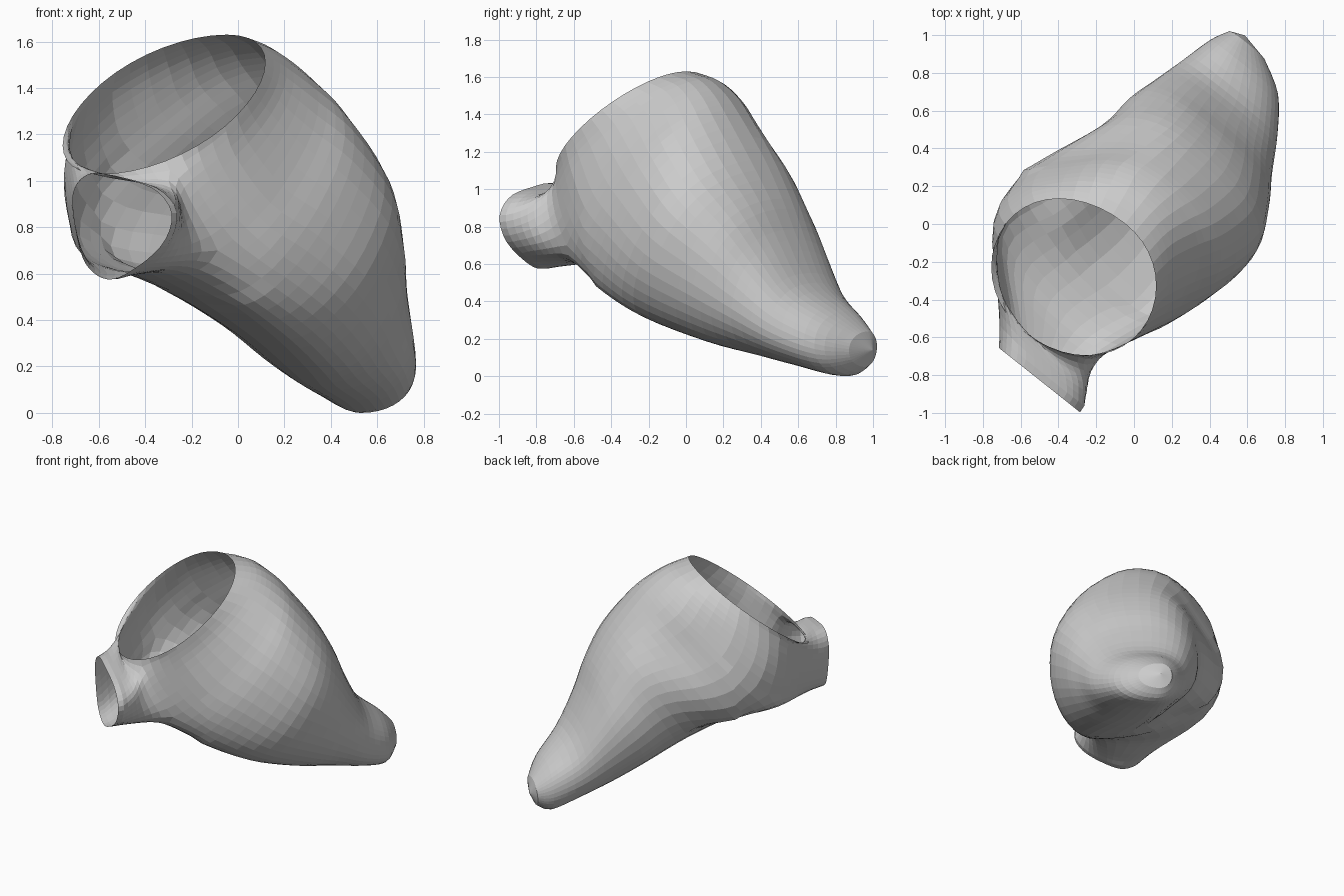
import bpy, bmesh, math
from mathutils import Vector

if "Cube" in bpy.data.objects:
    bpy.data.objects.remove(bpy.data.objects["Cube"])

N, SUB = 40, 4          # columns around, rows per section span
C0, C1 = 21, 34         # columns of the side outlet patch
R0, R1 = 1, 8           # rows of the side outlet patch


def world(h, u, z):
    # h runs along the body axis, u across it
    return Vector((-.32 + .62 * h + .784 * u, -.28 + .785 * h - .622 * u, z))


def spline(pts, t, closed=False):
    n = len(pts)
    i = int(math.floor(t))
    if not closed:
        i = max(0, min(i, n - 2))
    f = t - i
    get = (lambda k: pts[k % n]) if closed else (lambda k: pts[max(0, min(k, n - 1))])
    return [.5 * (2 * b + (c - a) * f + (2 * a - 5 * b + 4 * c - d) * f * f
                  + (3 * b - a - 3 * c + d) * f ** 3)
            for a, b, c, d in zip(get(i - 1), get(i), get(i + 1), get(i + 2))]


# sections: upper ridge h,z; lower keel h,z; left u; right u; ridge u; keel u;
# squareness; left drop; upper-left pinch; lower-left pinch
SECTIONS = [
    (.39, 1.63, -.39, 1.03, -.455, .455, .04, -.03, .98, 0, 0, 0),
    (.54, 1.59, -.38, .86, -.55, .47, .04, .06, .95, .08, .06, 0),
    (.66, 1.51, -.20, .61, -.61, .54, .04, .22, .9, .14, .11, .04),
    (.77, 1.39, .07, .46, -.54, .63, .05, .33, .9, .14, .09, .2),
    (.94, 1.16, .38, .31, -.39, .68, .06, .33, .9, 0, .0, .13),
    (1.06, .95, .73, .18, -.36, .59, .06, .22, .9, 0, 0, .12),
    (1.15, .73, .98, .11, -.31, .49, .04, .10, .9, 0, -.04, .1),
    (1.27, .50, 1.22, .05, -.26, .39, .03, .03, .9, 0, -.04, .04),
    (1.44, .35, 1.42, .00, -.21, .25, -.03, -.04, .95, 0, 0, 0),
    (1.54, .24, 1.52, .05, -.16, .08, -.07, -.07, 1, 0, 0, 0),
]


def body_point(s, ang):
    hr, zr, hk, zk, ul, ur, ru, ku, e, drop, pu, pl = s
    c, v = math.cos(ang), math.sin(ang)
    c = math.copysign(abs(c) ** e, c)
    v = math.copysign(abs(v) ** e, v)
    w = (1 + v) / 2
    if c < 0:
        w -= drop * c * c
    u0 = ku + (ru - ku) * (1 + v) / 2
    u = u0 + (ur - u0) * c if c > 0 else u0 + (u0 - ul) * c
    p = world(hk + (hr - hk) * w, u, zk + (zr - zk) * w)
    mid = world((hk + hr) / 2, (ru + ku) / 2, (zk + zr) / 2)
    deg = math.degrees(ang)
    k = pu * math.exp(-((deg - 138) / 28) ** 2) + pl * math.exp(-((deg - 222) / 26) ** 2)
    return p.lerp(mid, k)


# chamber wall, open at the large rim
bm = bmesh.new()
rows = []
for r in range((len(SECTIONS) - 1) * SUB + 1):
    s = spline(SECTIONS, r / SUB)
    rows.append([bm.verts.new(body_point(s, 2 * math.pi * j / N)) for j in range(N)])
for r in range(len(rows) - 1):
    for j in range(N):
        if R0 <= r < R1 and C0 <= j < C1:
            continue
        k = (j + 1) % N
        bm.faces.new((rows[r][j], rows[r + 1][j], rows[r + 1][k], rows[r][k]))
tip = bm.verts.new(world(1.565, -.08, .14))
for j in range(N):
    bm.faces.new((rows[-1][j], tip, rows[-1][(j + 1) % N]))

# short side outlet, flared from the hole in the wall to a D-shaped rim
RIM = [(-.07, .95), (.02, 1.03), (.20, 1.01), (.38, .96), (.47, .86),
       (.43, .74), (.30, .64), (.13, .575), (0, .64), (-.06, .8)]
nc, nr = C1 - C0, R1 - R0
loop = ([(rows[R0][C0 + i], 3.7 * i / nc) for i in range(nc)]
        + [(rows[R0 + i][C1], 3.7 + 2.1 * i / nr) for i in range(nr)]
        + [(rows[R1][C1 - i], 5.8 + 2.4 * i / nc) for i in range(nc)]
        + [(rows[R1 - i][C0], 8.2 + 1.8 * i / nr) for i in range(nr)])
rings = [[v for v, _ in loop]]
STEPS = 8
for i in range(1, STEPS + 1):
    f = i / STEPS
    ring = []
    for v, t in loop:
        u, z = spline(RIM, t, True)
        # the left side runs straight back into the lobe, the right side flares
        lean = max(0, .2 - u) * .45
        end, ctrl = world(-.54, u, z), world(-.37, u - lean, z)
        ring.append(bm.verts.new(v.co * (1 - f) ** 2 + ctrl * 2 * f * (1 - f) + end * f * f))
    rings.append(ring)
for a, b in zip(rings, rings[1:]):
    for i in range(len(a)):
        k = (i + 1) % len(a)
        bm.faces.new((a[i], a[k], b[k], b[i]))

# blend the junction
for v in [v for v in bm.verts if not v.link_faces]:
    bm.verts.remove(v)
near = set(v for ring in rings[:4] for v in ring)
for _ in range(3):
    near |= {e.other_vert(v) for v in near for e in v.link_edges}
near = [v for v in near if not v.is_boundary]
for _ in range(9):
    bmesh.ops.smooth_vert(bm, verts=near, factor=.5, use_axis_x=True, use_axis_y=True, use_axis_z=True)
bmesh.ops.recalc_face_normals(bm, faces=bm.faces)

mesh = bpy.data.meshes.new("chamber_wall")
bm.to_mesh(mesh)
bm.free()
obj = bpy.data.objects.new("chamber_wall", mesh)
bpy.context.collection.objects.link(obj)
